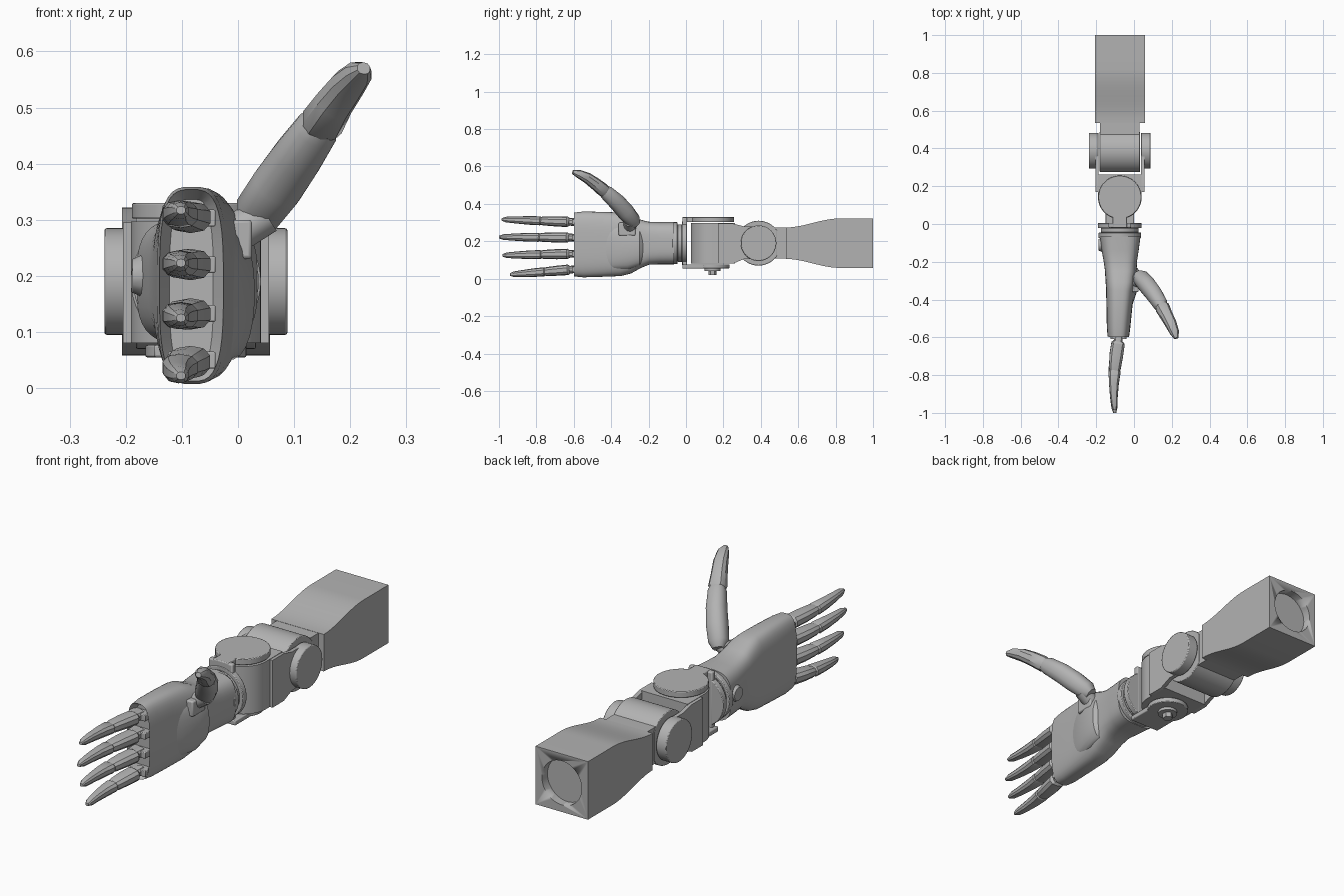
import bpy, bmesh, math
from mathutils import Vector, Matrix

cube = bpy.data.objects.get("Cube")
if cube:
    bpy.data.objects.remove(cube, do_unlink=True)

GREY = (0.45, 0.45, 0.45, 1)
grey = bpy.data.materials.new("grey_metal")
grey.use_nodes = True
grey.diffuse_color = GREY
grey.node_tree.nodes["Principled BSDF"].inputs["Base Color"].default_value = GREY

CX, CZ = -0.075, 0.19            # centre line of the arm
X, Y, Z = Vector((1, 0, 0)), Vector((0, 1, 0)), Vector((0, 0, 1))


def finish(name, bm, angle=35, bevel=0):
    bmesh.ops.recalc_face_normals(bm, faces=bm.faces)
    mesh = bpy.data.meshes.new(name)
    bm.to_mesh(mesh)
    bm.free()
    mesh.materials.append(grey)
    mesh.shade_smooth()
    mesh.set_sharp_from_angle(angle=math.radians(angle))
    obj = bpy.data.objects.new(name, mesh)
    bpy.context.collection.objects.link(obj)
    if bevel:
        mod = obj.modifiers.new("soft_edges", "BEVEL")
        mod.width, mod.segments = bevel, 2
    return obj


def box(name, lo, hi, bevel=0):
    lo, hi = Vector(lo), Vector(hi)
    bm = bmesh.new()
    bmesh.ops.create_cube(bm, size=1)
    bmesh.ops.scale(bm, vec=hi - lo, verts=bm.verts)
    bmesh.ops.translate(bm, vec=(lo + hi) / 2, verts=bm.verts)
    return finish(name, bm, bevel=bevel)


def rod(name, a, b, r1, r2=None, sides=48, bevel=0):
    a, b = Vector(a), Vector(b)
    bm = bmesh.new()
    turn = Z.rotation_difference(b - a).to_matrix().to_4x4()
    bmesh.ops.create_cone(bm, cap_ends=True, segments=sides, radius1=r1,
                          radius2=r1 if r2 is None else r2, depth=(b - a).length,
                          matrix=Matrix.Translation((a + b) / 2) @ turn)
    return finish(name, bm, bevel=bevel)


def prism(name, outline, axis, lo, hi, bevel=0):
    """Extrude a flat outline along x (outline in y, z) or z (outline in x, y)."""
    bm = bmesh.new()
    place = (lambda p: (lo, *p)) if axis == X else (lambda p: (*p, lo))
    face = bm.faces.new([bm.verts.new(place(p)) for p in outline])
    top = bmesh.ops.extrude_face_region(bm, geom=[face])["geom"]
    bmesh.ops.translate(bm, vec=axis * (hi - lo),
                        verts=[v for v in top if isinstance(v, bmesh.types.BMVert)])
    return finish(name, bm, bevel=bevel)


def loft(name, sections, side=X, sides=12, power=1.0, hollow=0, angle=35):
    """Skin rounded sections (x, y, z, half width, half height) along a path."""
    bm = bmesh.new()
    pts = [Vector(s[:3]) for s in sections]
    rings = []
    for i, s in enumerate(sections):
        along = (pts[min(i + 1, len(pts) - 1)] - pts[max(i - 1, 0)]).normalized()
        u = (side - along * side.dot(along)).normalized()
        v = along.cross(u)
        ring = []
        for k in range(sides):
            t = math.tau * (k + 0.5) / sides
            c, d = math.cos(t), math.sin(t)
            ring.append(bm.verts.new(
                pts[i] + u * s[3] * math.copysign(abs(c) ** power, c)
                + v * s[4] * math.copysign(abs(d) ** power, d)))
        rings.append(ring)
    for a, b in zip(rings, rings[1:]):
        for k in range(sides):
            bm.faces.new((a[k], a[k - 1], b[k - 1], b[k]))
    bm.faces.new(rings[0])
    end = bm.faces.new(rings[-1])
    if hollow:
        bm.normal_update()
        bmesh.ops.inset_region(bm, faces=[end], thickness=hollow)
        bmesh.ops.translate(bm, vec=Y * 0.03, verts=end.verts)
    return finish(name, bm, angle)


# Forearm: square back end flowing into a lower front, with a round socket
steps = [i / 12 for i in range(13)]
top_line = [(0.535 + 0.285 * t, 0.084 + 0.048 * t * t * (3 - 2 * t)) for t in steps] + [(1, 0.132)]
outline = [(y, CZ + h) for y, h in top_line] + [(y, CZ - h) for y, h in reversed(top_line)]
forearm = prism("forearm", outline, X, CX - 0.132, CX + 0.132)
cutter = rod("socket_cutter", (CX, 0.96, CZ), (CX, 1.05, CZ), 0.1)
cut = forearm.modifiers.new("socket", "BOOLEAN")
cut.operation, cut.object, cut.solver = "DIFFERENCE", cutter, "EXACT"
graph = bpy.context.evaluated_depsgraph_get()
forearm.data = bpy.data.meshes.new_from_object(forearm.evaluated_get(graph))
forearm.modifiers.clear()
bpy.data.objects.remove(cutter, do_unlink=True)
box("forearm_neck", (CX - 0.105, 0.4, CZ - 0.083), (CX + 0.105, 0.54, CZ + 0.083))

# Elbow: wide drum with flattened ends, side caps and the fork arms
EY = 0.388
drum = []
for k in range(64):
    t = math.tau * k / 64
    drum.append((EY + max(-0.112, min(0.1, 0.12 * math.cos(t))), CZ + 0.12 * math.sin(t)))
prism("elbow_drum", drum, X, CX - 0.107, CX + 0.107, 0.003)
for s, label in ((1, "left"), (-1, "right")):
    x = CX + s * 0.112
    rod(label + "_elbow_cap", (x, EY, CZ), (CX + s * 0.163, EY, CZ), 0.095, bevel=0.004)
    arm = [(0.17, 0.08), (0.25, 0.08), (0.31, 0.105), (0.41, 0.105),
           (0.41, 0.28), (0.31, 0.28), (0.25, 0.295), (0.17, 0.295)]
    prism(label + "_elbow_arm", arm, X, min(x, x + s * 0.018), max(x, x + s * 0.018))

# Wrist pivot: upright body, round at the front and square at the back
WY = 0.142
body = [(CX + 0.116 * math.cos(math.pi * k / 24), WY - 0.116 * math.sin(math.pi * k / 24))
        for k in range(25)]
prism("wrist_body", body + [(CX - 0.116, 0.262), (CX + 0.116, 0.262)], Z, 0.08, 0.297)

# Fork around the body: round plates joined by a front strap
rod("fork_top_plate", (CX, WY, 0.302), (CX, WY, 0.33), 0.114, sides=64, bevel=0.003)
rod("fork_bottom_plate", (CX, WY, 0.055), (CX, WY, 0.077), 0.09, bevel=0.003)
box("fork_top_strap", (CX - 0.038, -0.02, 0.302), (CX + 0.038, 0.07, 0.33), 0.004)
box("fork_bottom_strap", (CX - 0.075, -0.02, 0.055), (CX + 0.075, WY, 0.077), 0.004)
box("fork_front_strap", (CX - 0.06, -0.02, 0.056), (CX + 0.06, 0.006, 0.328), 0.006)
rod("pivot_washer", (CX, WY, 0.042), (CX, WY, 0.056), 0.042)
rod("pivot_bolt", (CX, WY, 0.02), (CX, WY, 0.045), 0.022, sides=6)

# Wrist rings
for i, (y, w, r) in enumerate([(-0.022, 0.027, 0.116), (-0.045, 0.024, 0.1), (-0.075, 0.03, 0.112)]):
    rod(f"wrist_ring_{i + 1}", (CX, y, CZ), (CX, y + w, CZ), r, bevel=0.003)
rod("wrist_knob", (CX - 0.08, -0.11, CZ + 0.01), (CX - 0.113, -0.11, CZ + 0.01), 0.045, 0.03, 12)

# Palm: round wrist swelling into a flat slab, open at the knuckles
palm = [(-0.073, -0.065, 0.19, 0.108, 0.113), (-0.073, -0.14, 0.19, 0.098, 0.113),
        (-0.072, -0.2, 0.19, 0.088, 0.115), (-0.07, -0.245, 0.188, 0.084, 0.13),
        (-0.071, -0.3, 0.186, 0.08, 0.158), (-0.074, -0.35, 0.184, 0.074, 0.17),
        (-0.078, -0.45, 0.184, 0.068, 0.174), (-0.082, -0.55, 0.183, 0.062, 0.176),
        (-0.083, -0.598, 0.183, 0.057, 0.171)]
loft("palm", palm, sides=40, power=0.62, hollow=0.018)
loft("palm_heel", [(-0.02, -0.21, 0.17, 0.015, 0.05), (-0.015, -0.25, 0.17, 0.045, 0.1),
                   (-0.015, -0.31, 0.17, 0.045, 0.12), (-0.03, -0.4, 0.17, 0.03, 0.12),
                   (-0.045, -0.5, 0.17, 0.015, 0.1)], sides=24, power=0.9)

# Fingers: knuckle link, lower segment and tapered tip
fingers = [("index", 0.303, 0.317, -0.985), ("middle", 0.22, 0.223, -1.0),
           ("ring", 0.133, 0.125, -0.98), ("little", 0.05, 0.022, -0.94)]
link_shape = [(-0.05, 0.022, 0.02), (0.16, 0.026, 0.021)]
lower_shape = [(0.06, 0.026, 0.021), (0.09, 0.037, 0.028), (0.25, 0.037, 0.027),
               (0.42, 0.032, 0.024), (0.49, 0.024, 0.018)]
tip_shape = [(0.43, 0.022, 0.016), (0.47, 0.033, 0.024), (0.62, 0.027, 0.023),
             (0.8, 0.021, 0.019), (0.94, 0.016, 0.015), (1.0, 0.008, 0.007)]
for name, z0, z1, y_tip in fingers:
    for part, shape in (("knuckle", link_shape), ("lower", lower_shape), ("tip", tip_shape)):
        path = [(-0.079 - 0.028 * math.sin(min(max(t, 0), 1) * 2.2), -0.6 + t * (y_tip + 0.6),
                 z0 + (z1 - z0) * t, w, h) for t, w, h in shape]
        loft(f"{name}_finger_{part}", path, sides=10, power=0.8, angle=30)
    box(f"{name}_finger_hinge", (-0.125, -0.61, z0 - 0.015), (-0.04, -0.56, z0 + 0.015), 0.003)

# Thumb: hinge at the palm, long lower segment and curved tip
rod("thumb_hinge", (-0.005, -0.3, 0.275), (0.05, -0.3, 0.31), 0.035, sides=16)
box("thumb_mount", (-0.03, -0.36, 0.23), (0.025, -0.27, 0.3), 0.006)
loft("thumb_lower", [(0.022, -0.268, 0.29, 0.026, 0.026), (0.035, -0.285, 0.312, 0.043, 0.042),
                     (0.07, -0.325, 0.36, 0.046, 0.047), (0.105, -0.37, 0.41, 0.044, 0.045),
                     (0.14, -0.425, 0.46, 0.039, 0.039), (0.152, -0.445, 0.475, 0.028, 0.028)],
     sides=14, power=0.85)
loft("thumb_tip", [(0.14, -0.425, 0.46, 0.026, 0.026), (0.15, -0.442, 0.473, 0.039, 0.036),
                   (0.172, -0.485, 0.508, 0.034, 0.033), (0.196, -0.53, 0.54, 0.031, 0.029),
                   (0.215, -0.575, 0.561, 0.025, 0.022), (0.224, -0.605, 0.57, 0.012, 0.011)],
     sides=10, power=0.85)
